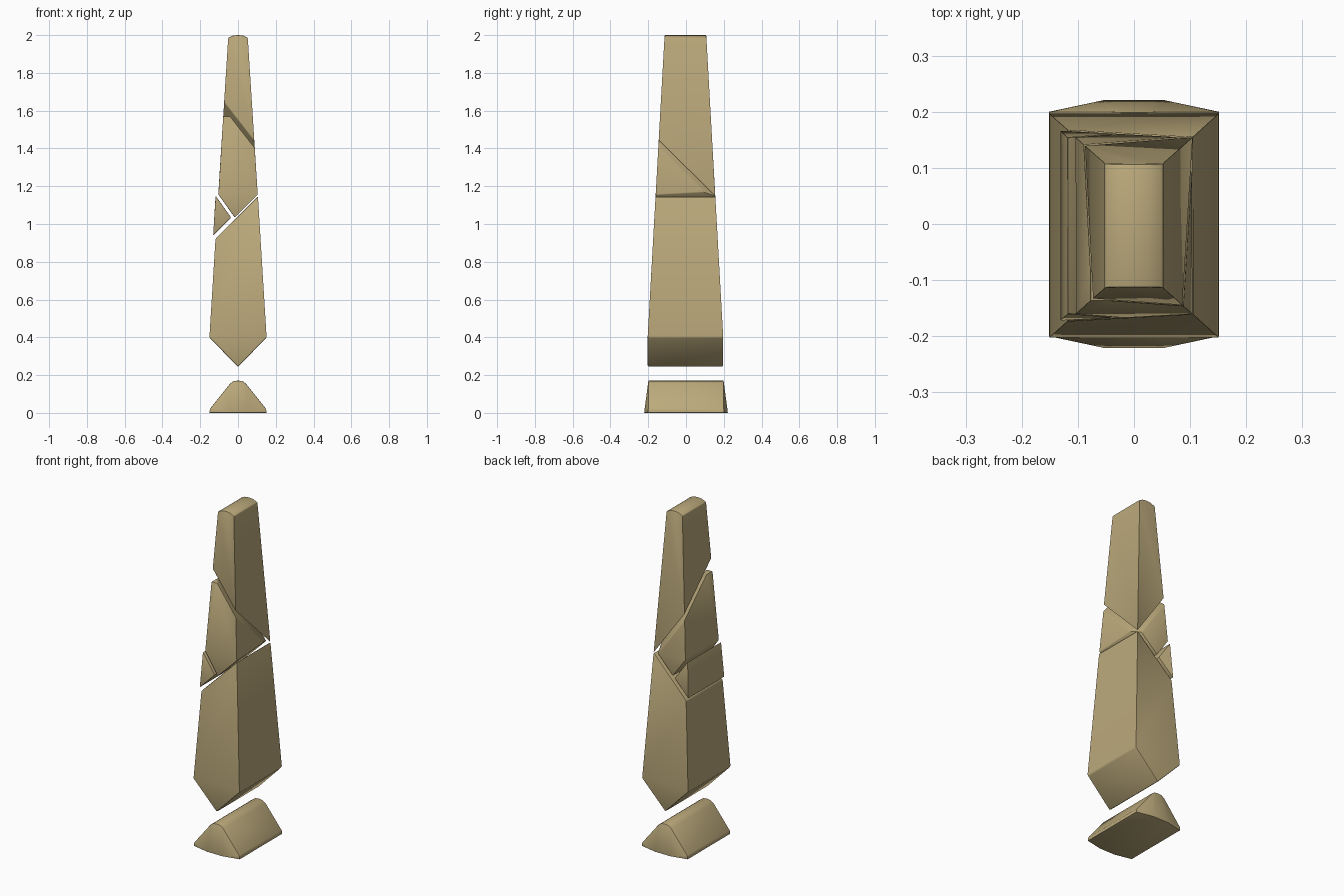
import bpy, bmesh, math
from mathutils import Vector

cube = bpy.data.objects.get("Cube")
if cube:
    bpy.data.objects.remove(cube)

# One sandy stone colour
stone = bpy.data.materials.new("sand_stone")
stone.use_nodes = True
stone.diffuse_color = (0.5, 0.4, 0.2, 1)
stone.node_tree.nodes["Principled BSDF"].inputs["Base Color"].default_value = (0.5, 0.4, 0.2, 1)
stone.node_tree.nodes["Principled BSDF"].inputs["Roughness"].default_value = 0.8


def mirrored(points):
    """Repeat (x, y, z) points on both sides of x and y."""
    return {(sx * x, sy * y, z) for x, y, z in points for sx in (1, -1) for sy in (1, -1)}


def stone_piece(name, points, cuts=(), offset=(0, 0, 0), bevel=0.007):
    """Convex block, trimmed by planes z = h + a*x + b*y; side +1 keeps above, -1 below."""
    bm = bmesh.new()
    for p in points:
        bm.verts.new(p)
    bmesh.ops.convex_hull(bm, input=bm.verts[:])
    bmesh.ops.dissolve_limit(bm, angle_limit=math.radians(1), verts=bm.verts[:], edges=bm.edges[:])
    for side, h, a, b in cuts:
        normal = Vector((-a, -b, 1)).normalized() * side
        bmesh.ops.bisect_plane(bm, geom=bm.verts[:] + bm.edges[:] + bm.faces[:],
                               plane_co=(0, 0, h), plane_no=normal, clear_inner=True)
        bmesh.ops.holes_fill(bm, edges=[e for e in bm.edges if e.is_boundary])
    bmesh.ops.recalc_face_normals(bm, faces=bm.faces[:])
    # Soften the broken edges, leave the tall corners crisp
    soft = [e for e in bm.edges if e.calc_face_angle(0) > math.radians(35)
            and abs((e.verts[0].co - e.verts[1].co).normalized().z) < 0.95]
    bmesh.ops.bevel(bm, geom=soft, offset=bevel, offset_type='OFFSET', segments=2,
                    profile=0.5, affect='EDGES', clamp_overlap=True)
    bmesh.ops.translate(bm, verts=bm.verts[:], vec=offset)
    mesh = bpy.data.meshes.new(name)
    bm.to_mesh(mesh)
    bm.free()
    mesh.materials.append(stone)
    obj = bpy.data.objects.new(name, mesh)
    bpy.context.collection.objects.link(obj)
    bpy.ops.object.select_all(action='DESELECT')
    obj.select_set(True)
    bpy.context.view_layer.objects.active = obj
    bpy.ops.object.shade_smooth_by_angle(angle=math.radians(32))
    return obj


# Tapered pillar with a wedge foot and a gently arched top
pillar = mirrored([(0, 0.2, 0.243), (0.152, 0.2, 0.4),
                   (0.052, 0.111, 1.985), (0.028, 0.11, 1.997), (0, 0.11, 2.0)])
shift = (0, -0.003, 0)

stone_piece("top_shard", pillar, [(1, 1.43, -1.35, -0.9)], shift, bevel=0.004)
stone_piece("middle_shard", pillar,
            [(-1, 1.395, -1.35, -0.9), (-1, 1.57, 0, 0),
             (1, 1.06, 1, 0.06), (1, 1.01, -1.41, 0)], shift, bevel=0.004)
stone_piece("side_shard", pillar,
            [(1, 1.065, 1, 0), (-1, 1.01, -1.41, 0)], (-0.014, -0.003, -0.008), bevel=0.004)
stone_piece("lower_shard", pillar, [(-1, 1.042, 1, 0)], shift)

# Ridge-shaped base with bulging ends
base = mirrored([(0.152, 0.2, 0), (0.148, 0.2, 0.022), (0.05, 0.222, 0), (0.05, 0.217, 0.03),
                 (0.042, 0.2, 0.155), (0.024, 0.199, 0.168), (0, 0.199, 0.171)])
stone_piece("base_stone", base, bevel=0.003)
